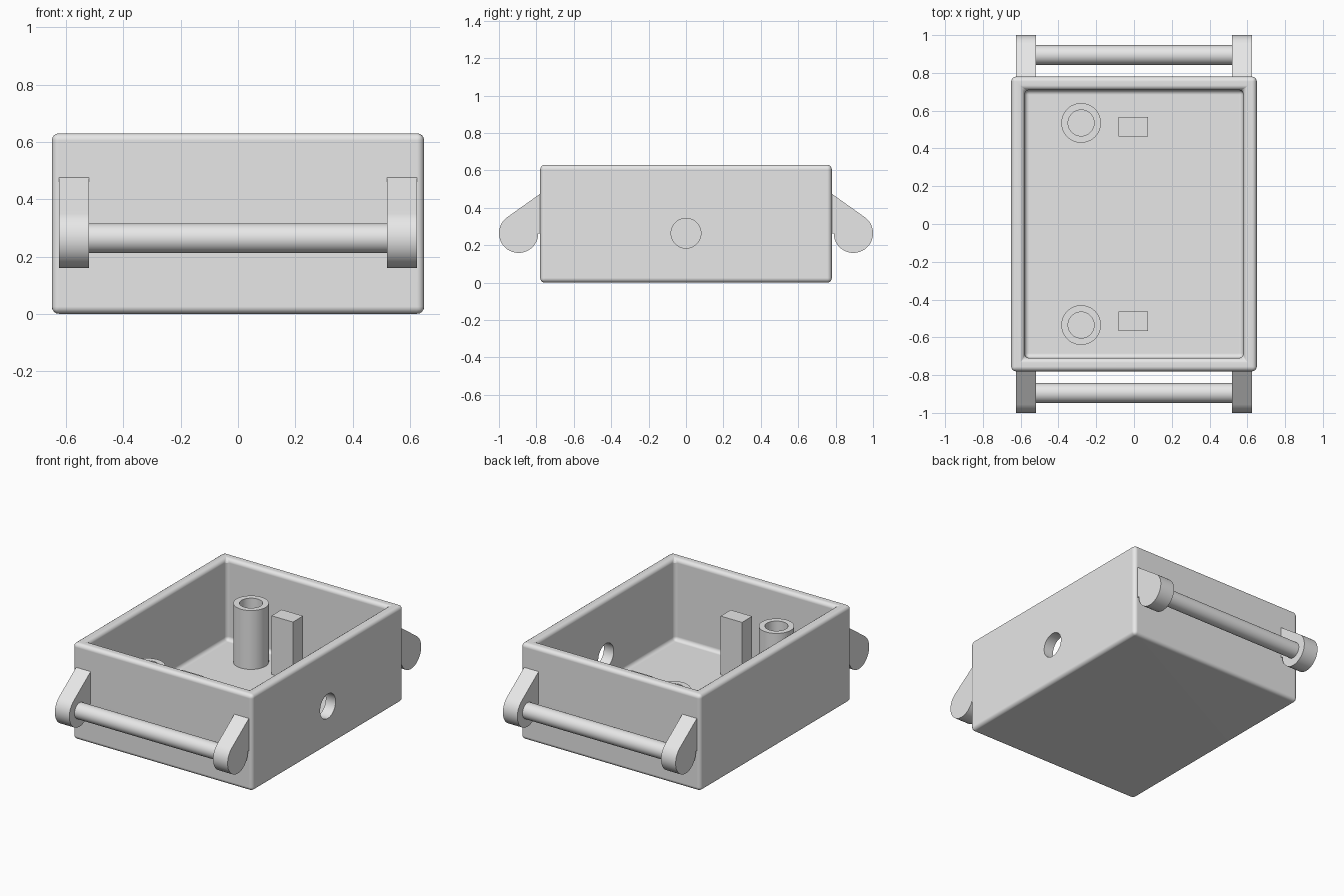
import bpy, bmesh
from math import cos, sin, pi, radians
from mathutils import Matrix, Vector

cube = bpy.data.objects.get("Cube")
if cube:
    bpy.data.objects.remove(cube, do_unlink=True)

GREY = (0.8, 0.8, 0.8, 1)
grey = bpy.data.materials.new("plain grey")
grey.use_nodes = True
grey.diffuse_color = GREY
grey.node_tree.nodes["Principled BSDF"].inputs["Base Color"].default_value = GREY


def make(name, bm):
    bmesh.ops.recalc_face_normals(bm, faces=bm.faces)
    mesh = bpy.data.meshes.new(name)
    bm.to_mesh(mesh)
    bm.free()
    mesh.materials.append(grey)
    ob = bpy.data.objects.new(name, mesh)
    bpy.context.collection.objects.link(ob)
    return ob


def activate(ob):
    bpy.ops.object.select_all(action='DESELECT')
    ob.select_set(True)
    bpy.context.view_layer.objects.active = ob


def smooth(ob):
    activate(ob)
    bpy.ops.object.shade_smooth_by_angle(angle=radians(32))
    mod = ob.modifiers.new("flat face normals", 'WEIGHTED_NORMAL')
    mod.keep_sharp = True


def box(size, centre):
    bm = bmesh.new()
    bmesh.ops.create_cube(bm, size=1, matrix=Matrix.Translation(centre) @ Matrix.Diagonal((*size, 1)))
    return bm


def rod(radius, length, centre):
    # Cylinder lying along x
    bm = bmesh.new()
    bmesh.ops.create_cone(bm, cap_ends=True, segments=48, radius1=radius, radius2=radius, depth=length,
                          matrix=Matrix.Translation(centre) @ Matrix.Rotation(pi / 2, 4, 'Y'))
    return bm


# Open tray with every edge rounded
WIDTH, DEPTH, HEIGHT, WALL = 1.3, 1.56, 0.63, 0.1
AXIS = 0.264
bm = box((WIDTH, DEPTH, HEIGHT), (0, 0, HEIGHT / 2))
top = max(bm.faces, key=lambda f: f.calc_center_median().z)
bmesh.ops.inset_individual(bm, faces=[top], thickness=WALL)
opening = bmesh.ops.extrude_face_region(bm, geom=[top])
bmesh.ops.translate(bm, vec=(0, 0, WALL - HEIGHT),
                    verts=[v for v in opening["geom"] if isinstance(v, bmesh.types.BMVert)])
if top.is_valid:
    bmesh.ops.delete(bm, geom=[top], context='FACES_ONLY')
corners = [e for e in bm.edges if len(e.link_faces) == 2 and e.calc_face_angle() > 1]
bmesh.ops.bevel(bm, geom=corners, offset=0.025, segments=4, profile=0.5, affect='EDGES')
tray = make("tray", bm)

# Round cable hole through the left wall
cutter = make("hole_cutter", rod(0.08, 0.3, (WIDTH / 2 - WALL / 2, 0, AXIS)))
cutter.hide_render = True
cut = tray.modifiers.new("cable hole", 'BOOLEAN')
cut.operation = 'DIFFERENCE'
cut.solver = 'EXACT'
cut.object = cutter
activate(tray)
bpy.ops.object.modifier_apply(modifier=cut.name)
bpy.data.objects.remove(cutter, do_unlink=True)
smooth(tray)


def tube(name, x, y, inner, outer, low, high):
    bm = bmesh.new()
    section = [(inner, low), (outer, low), (outer, high), (inner, high)]
    verts = [bm.verts.new((x + r, y, z)) for r, z in section]
    edges = [bm.edges.new((verts[i], verts[(i + 1) % 4])) for i in range(4)]
    bmesh.ops.spin(bm, geom=verts + edges, cent=(x, y, 0), axis=(0, 0, 1), angle=2 * pi, steps=48)
    bmesh.ops.remove_doubles(bm, verts=bm.verts, dist=0.0001)
    smooth(make(name, bm))


def arm(name, side, x0, x1):
    # Teardrop bracket: straight top and back, round lower end
    r, cy = 0.105, 0.895
    outline = [(0.76, AXIS), (0.76, 0.475), (0.78, 0.475)]
    for i in range(29):
        a = radians(54.7 - i * 234.7 / 28)
        outline.append((cy + r * cos(a), AXIS + r * sin(a)))
    bm = bmesh.new()
    face = bm.faces.new([bm.verts.new((x0, side * y, z)) for y, z in outline])
    ext = bmesh.ops.extrude_face_region(bm, geom=[face])
    bmesh.ops.translate(bm, vec=(x1 - x0, 0, 0),
                        verts=[v for v in ext["geom"] if isinstance(v, bmesh.types.BMVert)])
    smooth(make(name, bm))


# Handles and inner posts at the front and back ends
for end, side in (("front", -1), ("back", 1)):
    arm(end + "_handle_arm_left", side, 0.52, 0.625)
    arm(end + "_handle_arm_right", side, -0.625, -0.52)
    smooth(make(end + "_handle_bar", rod(0.052, 1.06, (0, side * 0.895, AXIS))))
    tube(end + "_screw_post", -0.28, side * 0.535, 0.069, 0.105, WALL - 0.02, 0.485)
    low, high = WALL - 0.02, 0.483
    make(end + "_support_block", box((0.155, 0.105, high - low), (-0.004, side * 0.515, (low + high) / 2)))
